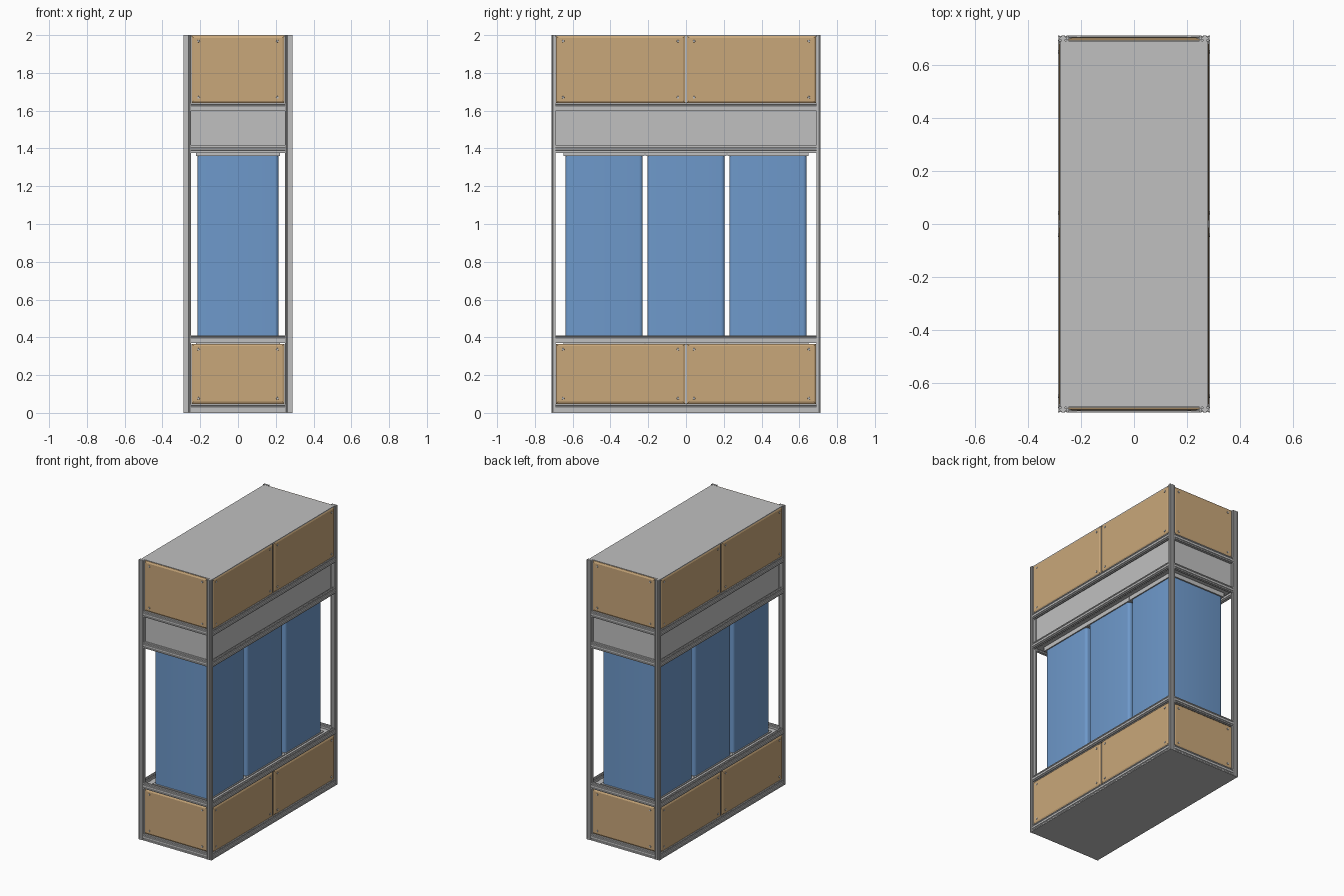
import bpy, bmesh, math
from mathutils import Vector

if "Cube" in bpy.data.objects:
    bpy.data.objects.remove(bpy.data.objects["Cube"])


def material(name, rgb):
    m = bpy.data.materials.new(name)
    m.diffuse_color = (*rgb, 1)
    m.use_nodes = True
    m.node_tree.nodes["Principled BSDF"].inputs["Base Color"].default_value = m.diffuse_color
    return m


SILVER = material("silver_metal", (0.527, 0.527, 0.527))
TAN = material("tan_board", (0.584, 0.387, 0.195))
BLUE = material("blue_casing", (0.156, 0.319, 0.597))

X, Y, Z = Vector((1, 0, 0)), Vector((0, 1, 0)), Vector((0, 0, 1))


def finish(bm, name, mat):
    bmesh.ops.recalc_face_normals(bm, faces=bm.faces)
    me = bpy.data.meshes.new(name)
    bm.to_mesh(me)
    bm.free()
    me.materials.append(mat)
    ob = bpy.data.objects.new(name, me)
    bpy.context.collection.objects.link(ob)
    return ob


def box(name, lo, hi, mat, radius=0):
    bm = bmesh.new()
    bmesh.ops.create_cube(bm, size=1)
    for v in bm.verts:
        v.co = [lo[i] + (v.co[i] + 0.5) * (hi[i] - lo[i]) for i in range(3)]
    if radius:
        upright = [e for e in bm.edges if abs((e.verts[0].co - e.verts[1].co).z) > 0.5]
        bmesh.ops.bevel(bm, geom=upright, offset=radius, segments=5, profile=0.5, affect='EDGES')
    ob = finish(bm, name, mat)
    if radius:
        bpy.ops.object.select_all(action='DESELECT')
        ob.select_set(True)
        bpy.context.view_layer.objects.active = ob
        bpy.ops.object.shade_smooth_by_angle(angle=math.radians(35))
    return ob


# Slotted 0.04 x 0.02 bar section: two slots on wide faces, one on narrow ones
SLOT = [(-.0035, 0), (-.0035, .0015), (-.0045, .002), (-.002, .005),
        (.002, .005), (.0045, .002), (.0035, .0015), (.0035, 0)]


def bar_section():
    half = [(-.02, -.01)]
    for c in (-.01, .01):
        half += [(c + s, -.01 + d) for s, d in SLOT]
    half.append((.02, -.01))
    half += [(.02 - d, s) for s, d in SLOT]
    return half + [(-u, -v) for u, v in half]


def bar(name, centre, wide, thin, along, length):
    bm = bmesh.new()
    c = Vector(centre) - along * length / 2
    f = bm.faces.new([bm.verts.new(c + wide * u + thin * v) for u, v in bar_section()])
    r = bmesh.ops.extrude_face_region(bm, geom=[f])
    for v in r["geom"]:
        if isinstance(v, bmesh.types.BMVert):
            v.co += along * length
    return finish(bm, name, SILVER)


def board(name, centre, width, height, right, out):
    """Board with a chamfered outer edge, plus a screw in every corner."""
    c, t, ch = Vector(centre), 0.01, 0.012
    bm = bmesh.new()
    rings = []
    for inset, d in ((0, -t), (0, -0.006), (ch, 0)):
        a, b = width / 2 - inset, height / 2 - inset
        rings.append([bm.verts.new(c + right * i * a + Z * j * b + out * d)
                      for i, j in ((-1, -1), (1, -1), (1, 1), (-1, 1))])
    bm.faces.new(rings[0])
    bm.faces.new(rings[-1])
    for p, q in zip(rings, rings[1:]):
        for k in range(4):
            bm.faces.new((p[k], p[(k + 1) % 4], q[(k + 1) % 4], q[k]))
    finish(bm, name, TAN)

    bm = bmesh.new()
    rot = out.to_track_quat('Z', 'Y').to_matrix().to_4x4()
    for i in (-1, 1):
        for j in (-1, 1):
            m = rot.copy()
            m.translation = c + right * i * (width / 2 - .038) + Z * j * (height / 2 - .03) + out * .001
            bmesh.ops.create_cone(bm, cap_ends=True, segments=16, radius1=.007,
                                  radius2=.006, depth=.004, matrix=m)
    finish(bm, name + "_screws", SILVER)


# Corner posts
for sx in (-1, 1):
    for sy in (-1, 1):
        bar("corner_post", (sx * .268, sy * .702, 1), X, Y, Z, 2)

# Four levels of rails around the frame
for z in (.025, .391, 1.397, 1.619):
    for s in (-1, 1):
        bar("end_rail", (0, s * .702, z), Z, Y, X, .496)
        bar("side_rail", (s * .278, 0, z), Z, X, Y, 1.384)

# Boards of the lower and upper cabinets
for label, z0, z1 in (("lower", .047, .366), ("upper", 1.64, 1.998)):
    zc, h = (z0 + z1) / 2, z1 - z0
    for s in (-1, 1):
        board(label + "_end_board", (0, s * .704, zc), .494, h, X, Y * s)
        for k in (-1, 1):
            board(label + "_side_board", (s * .284, k * .3465, zc), .684, h, Y, X * s)
        # Bar behind the joint of the two side boards
        bar(label + "_joint_bar", (s * .263, 0, zc), Y, X, Z, h)

# Floor, roof and column deck
box("base_plate", (-.286, -.71, 0), (.286, .71, .006), SILVER)
box("roof_plate", (-.28, -.692, 1.992), (.28, .692, 2), SILVER)
box("column_deck", (-.267, -.69, .376), (.267, .69, .384), SILVER)

# Recessed metal band above the columns
box("band_box", (-.25, -.69, 1.39), (.25, .69, 1.63), SILVER)

# Three rounded columns with end caps
for y in (-.434, 0, .434):
    box("column", (-.215, y - .205, .38), (.215, y + .205, 1.365), BLUE, .02)
    box("column_top_cap", (-.223, y - .215, 1.36), (.223, y + .215, 1.392), SILVER)
    box("column_bottom_cap", (-.223, y - .215, .36), (.223, y + .215, .39), SILVER)
